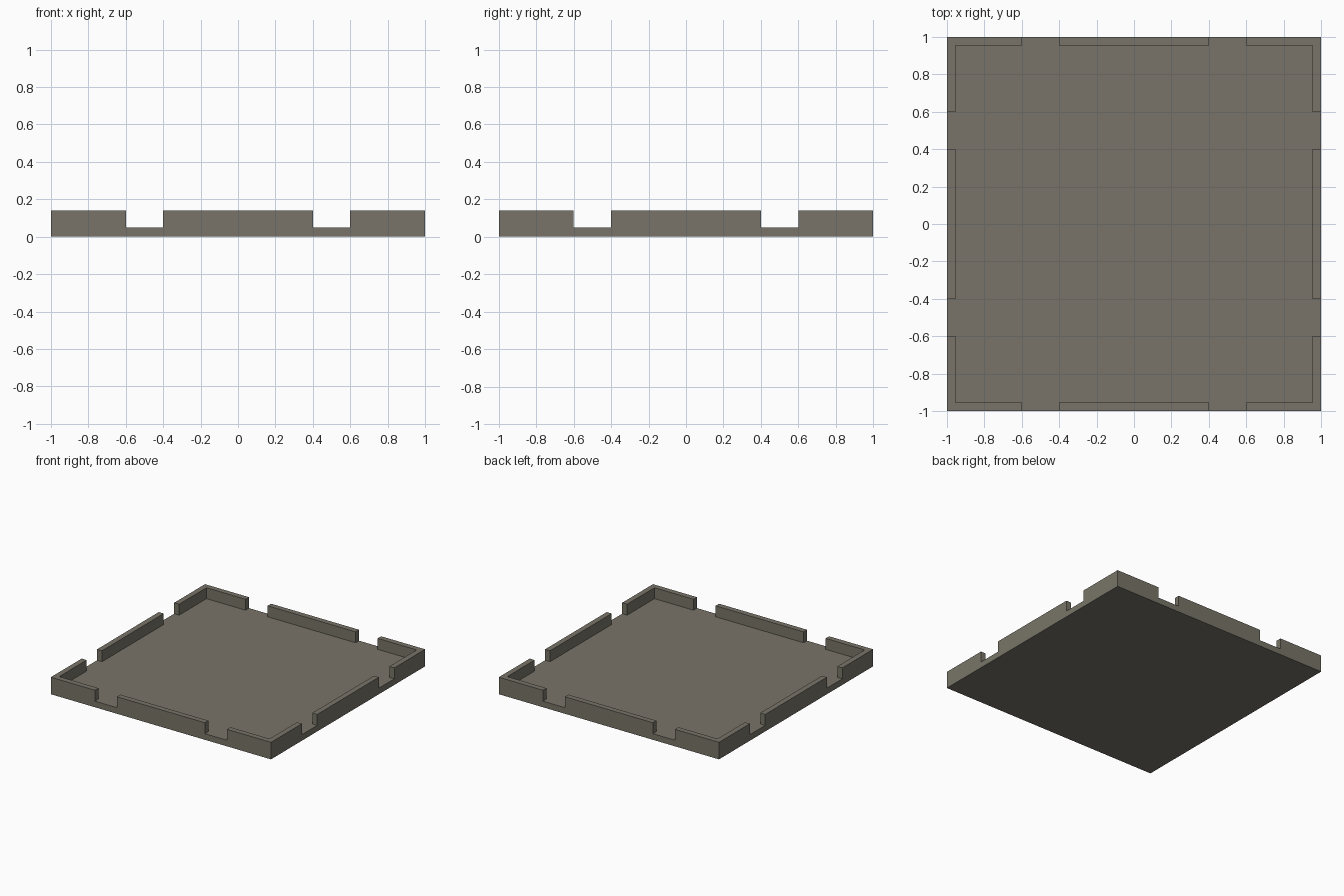
import bpy, math
from mathutils import Matrix

if "Cube" in bpy.data.objects:
    bpy.data.objects.remove(bpy.data.objects["Cube"])

FLOOR, TOP = 0.05, 0.14      # floor surface and rim heights
R, T = 1.0, 0.045            # half width and rim thickness

stone = bpy.data.materials.new("warm grey")
stone.diffuse_color = (0.19, 0.175, 0.14, 1)
stone.use_nodes = True
stone.node_tree.nodes["Principled BSDF"].inputs["Base Color"].default_value = stone.diffuse_color


def prism(name, outline, z0, z1, turns=0):
    """Extrude a counter-clockwise outline from z0 to z1, turned by quarter turns."""
    n = len(outline)
    verts = [(x, y, z) for z in (z0, z1) for x, y in outline]
    faces = [tuple(reversed(range(n))), tuple(range(n, 2 * n))]
    faces += [(i, (i + 1) % n, (i + 1) % n + n, i + n) for i in range(n)]
    mesh = bpy.data.meshes.new(name)
    mesh.from_pydata(verts, [], faces)
    mesh.transform(Matrix.Rotation(turns * math.pi / 2, 4, 'Z'))
    mesh.materials.append(stone)
    obj = bpy.data.objects.new(name, mesh)
    bpy.context.collection.objects.link(obj)
    return obj


# Flat floor slab
prism("floor_slab", [(-R, -R), (R, -R), (R, R), (-R, R)], 0, FLOOR)

# Rim: a straight middle length and an L-shaped corner on each side, with gaps between
I = R - T
middle = [(-0.4, -R), (0.4, -R), (0.4, -I), (-0.4, -I)]
corner = [(-R, -R), (-0.6, -R), (-0.6, -I), (-I, -I), (-I, -0.6), (-R, -0.6)]
for k, side in enumerate(("front", "right", "back", "left")):
    prism(side + "_rim", middle, FLOOR, TOP, k)
    prism(side + "_rim_corner", corner, FLOOR, TOP, k)
